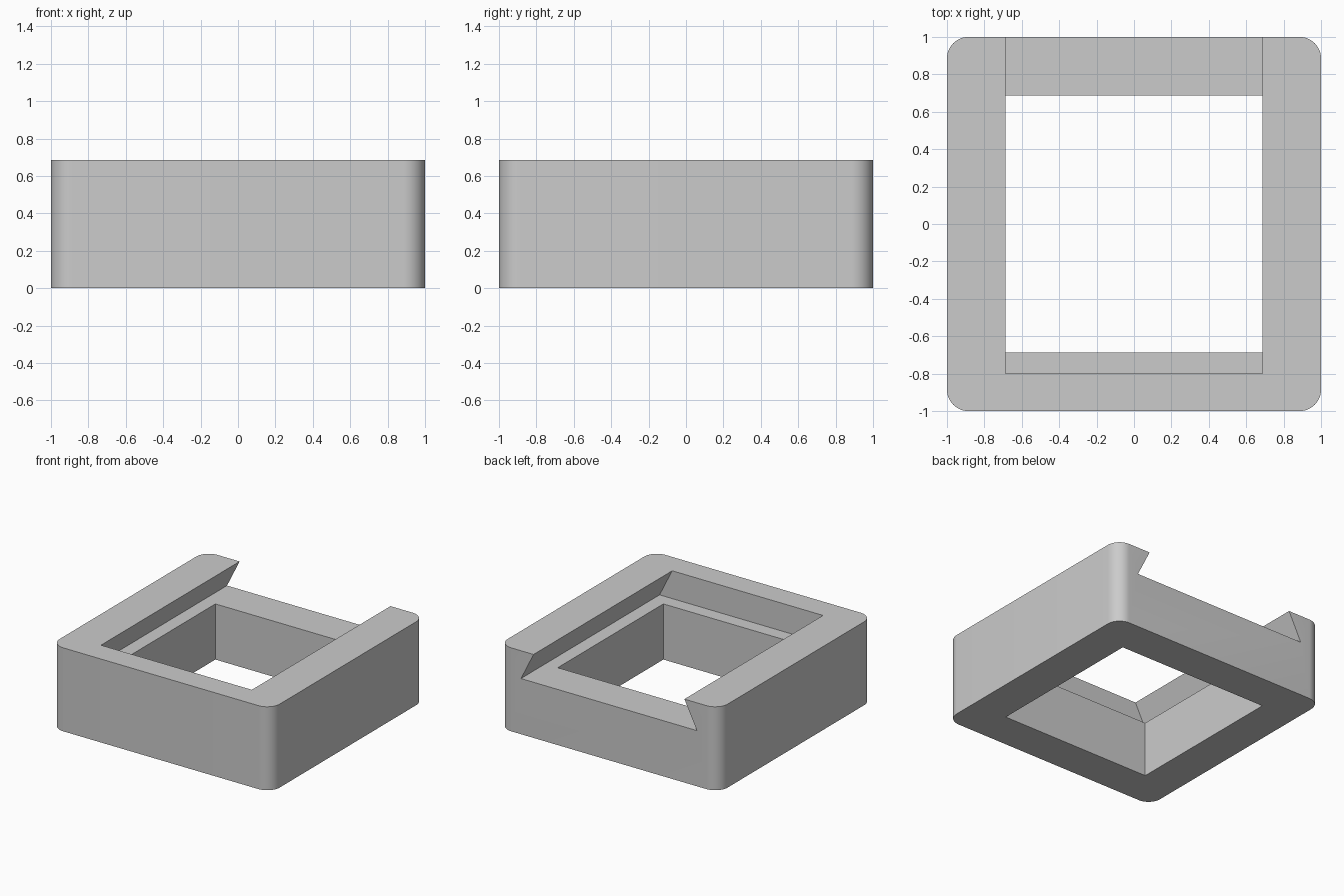
import bpy, bmesh, math
from mathutils import Vector

if "Cube" in bpy.data.objects:
    bpy.data.objects.remove(bpy.data.objects["Cube"])

U = 4 / 35            # wall module
H = 6 * U             # total height
HOLE = 6 * U          # half width of the opening
LEDGE = 4 * U         # floor level of the dovetail slot


def prism(name, points, offset):
    """Extrude a closed outline along an offset vector."""
    bm = bmesh.new()
    base = bm.faces.new([bm.verts.new(p) for p in points])
    new = bmesh.ops.extrude_face_region(bm, geom=[base])["geom"]
    bmesh.ops.translate(bm, vec=Vector(offset),
                        verts=[v for v in new if isinstance(v, bmesh.types.BMVert)])
    bmesh.ops.recalc_face_normals(bm, faces=bm.faces)
    mesh = bpy.data.meshes.new(name)
    bm.to_mesh(mesh)
    bm.free()
    obj = bpy.data.objects.new(name, mesh)
    bpy.context.collection.objects.link(obj)
    return obj


def rounded_square(half, radius, steps=12):
    """Outline of a square with rounded corners, on z = 0."""
    pts = []
    for i, (sx, sy) in enumerate([(1, 1), (-1, 1), (-1, -1), (1, -1)]):
        for k in range(steps + 1):
            a = math.pi / 2 * (i + k / steps)
            pts.append((sx * (half - radius) + radius * math.cos(a),
                        sy * (half - radius) + radius * math.sin(a), 0))
    return pts


# Outer body with rounded vertical corners
frame = prism("box_frame", rounded_square(1, U), (0, 0, H))

# Square opening through the floor, ending inside the slot
hole = prism("opening_cutter",
             [(sx * HOLE, sy * HOLE, -0.1) for sx, sy in [(1, 1), (-1, 1), (-1, -1), (1, -1)]],
             (0, 0, LEDGE + 0.1 + U))

# Dovetail slot for a sliding lid, open at the back
e = 0.05
lo, hi = 7 * U, HOLE - e / 2
slot = prism("dovetail_cutter",
             [(-lo, -7 * U, LEDGE), (lo, -7 * U, LEDGE), (hi, -7 * U, H + e), (-hi, -7 * U, H + e)],
             (0, 7 * U + 1.1, 0))

# Cut, then bake the result
for cutter in (slot, hole):
    cutter.hide_render = True
    mod = frame.modifiers.new(cutter.name, 'BOOLEAN')
    mod.operation = 'DIFFERENCE'
    mod.solver = 'EXACT'
    mod.object = cutter
bpy.context.view_layer.update()
baked = bpy.data.meshes.new_from_object(
    frame.evaluated_get(bpy.context.evaluated_depsgraph_get()))
frame.modifiers.clear()
frame.data = baked
for cutter in (slot, hole):
    bpy.data.objects.remove(cutter)

# Single grey colour
grey = bpy.data.materials.new("light_grey")
grey.diffuse_color = (0.6, 0.6, 0.6, 1)
grey.use_nodes = True
grey.node_tree.nodes["Principled BSDF"].inputs["Base Color"].default_value = grey.diffuse_color
frame.data.materials.clear()
frame.data.materials.append(grey)

# Smooth the round corners, keep other edges crisp
bpy.context.view_layer.objects.active = frame
frame.select_set(True)
bpy.ops.object.shade_smooth_by_angle(angle=math.radians(25))
